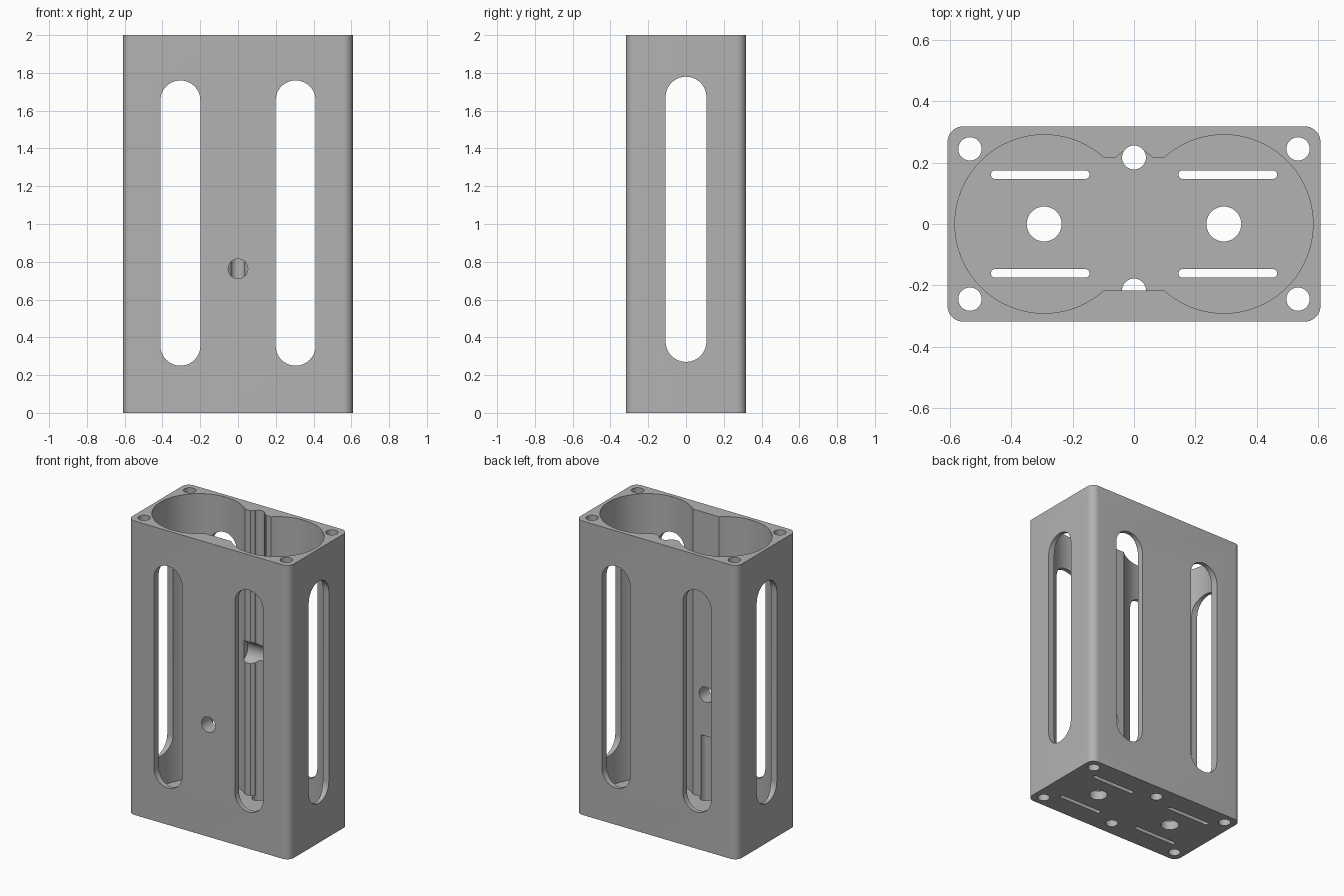
import bpy, bmesh
from math import sin, cos, pi, radians
from mathutils import Matrix

cube = bpy.data.objects.get("Cube")
if cube:
    bpy.data.objects.remove(cube, do_unlink=True)

grey = bpy.data.materials.new("grey")
grey.use_nodes = True
colour = (0.45, 0.45, 0.45, 1)
grey.diffuse_color = colour
grey.node_tree.nodes["Principled BSDF"].inputs["Base Color"].default_value = colour

AXES = {"z": Matrix.Identity(3),
        "y": Matrix(((1, 0, 0), (0, 0, 1), (0, 1, 0))),   # profile in x, z
        "x": Matrix(((0, 0, 1), (1, 0, 0), (0, 1, 0)))}   # profile in y, z


def arc(cx, cy, r, start, end, n):
    angles = [radians(start + (end - start) * i / n) for i in range(n + 1)]
    return [(cx + r * cos(a), cy + r * sin(a)) for a in angles]


def circle(cx, cy, r, n=40):
    return arc(cx, cy, r, 0, 360, n)[:-1]


def rounded(cx, cy, w, h, r, n=10):
    """Rectangle with round corners; a slot when r is half its width."""
    pts = []
    for i, (sx, sy) in enumerate([(1, 1), (-1, 1), (-1, -1), (1, -1)]):
        for p in arc(cx + sx * (w / 2 - r), cy + sy * (h / 2 - r), r, 90 * i, 90 * i + 90, n):
            if not pts or max(abs(p[0] - pts[-1][0]), abs(p[1] - pts[-1][1])) > 1e-5:
                pts.append(p)
    if max(abs(pts[0][0] - pts[-1][0]), abs(pts[0][1] - pts[-1][1])) < 1e-5:
        pts.pop()
    return pts


def prism(name, profile, low, high, axis="z"):
    bm = bmesh.new()
    m = AXES[axis]
    face = bm.faces.new([bm.verts.new(m @ Matrix.Translation((0, 0, low)).to_translation()
                                      + m.col[0] * u + m.col[1] * v) for u, v in profile])
    new = bmesh.ops.extrude_face_region(bm, geom=[face])["geom"]
    bmesh.ops.translate(bm, vec=m.col[2] * (high - low),
                        verts=[g for g in new if isinstance(g, bmesh.types.BMVert)])
    bmesh.ops.recalc_face_normals(bm, faces=bm.faces)
    mesh = bpy.data.meshes.new(name)
    bm.to_mesh(mesh)
    bm.free()
    mesh.materials.append(grey)
    obj = bpy.data.objects.new(name, mesh)
    bpy.context.collection.objects.link(obj)
    return obj


def cut(cutter):
    cutter.hide_render = True
    bpy.context.view_layer.objects.active = body
    mod = body.modifiers.new("cut", 'BOOLEAN')
    mod.operation, mod.solver, mod.object = 'DIFFERENCE', 'EXACT', cutter
    bpy.ops.object.modifier_apply(modifier=mod.name)
    bpy.data.objects.remove(cutter, do_unlink=True)


FLOOR = 0.06
body = prism("twin_bore_housing", rounded(0, 0, 1.216, 0.636, 0.05), 0, 2)

# Twin round bore with a flat-sided neck
bore = arc(0.293, 0, 0.291, -132, 132, 72) + arc(-0.293, 0, 0.291, 48, 312, 72)
cut(prism("bore_cutter", bore, FLOOR, 2.1))

# Flared channel in the back of the neck
cut(prism("flare_cutter", [(-0.07, 0.2), (0.07, 0.2), (0.055, 0.222), (0.037, 0.235),
                           (-0.037, 0.235), (-0.055, 0.222)], FLOOR, 2.1))
cut(prism("back_channel_cutter", circle(0, 0.217, 0.039), -0.1, 2.1))
cut(prism("front_channel_cutter", circle(0, -0.217, 0.039), -0.1, 0.48))

# Shallow rounded pocket in the back of the neck
pocket = prism("pocket_cutter", circle(0.2, 1.03, 0.075), -0.12, 0.12, "x")
cut(pocket)

# Long slots through the walls
for x in (-0.305, 0.305):
    cut(prism("front_slot_cutter", rounded(x, 1.005, 0.212, 1.51, 0.106), -0.5, 0.5, "y"))
cut(prism("side_slot_cutter", rounded(0, 1.025, 0.216, 1.51, 0.108), -0.8, 0.8, "x"))

# Round hole in the front wall
cut(prism("front_hole_cutter", circle(0, 0.763, 0.052), -0.5, -0.1, "y"))

# Screw holes in the corners, holes and vents in the floor
for x in (-1, 1):
    cut(prism("floor_hole_cutter", circle(x * 0.293, 0, 0.057), -0.1, 0.15))
    for y in (-1, 1):
        cut(prism("screw_hole_cutter", circle(x * 0.535, y * 0.245, 0.038), -0.1, 2.1))
        cut(prism("vent_cutter", rounded(x * 0.306, y * 0.161, 0.322, 0.028, 0.014), -0.1, 0.1))

bpy.ops.object.select_all(action='DESELECT')
body.select_set(True)
bpy.context.view_layer.objects.active = body
bpy.ops.object.shade_smooth_by_angle(angle=radians(30))
